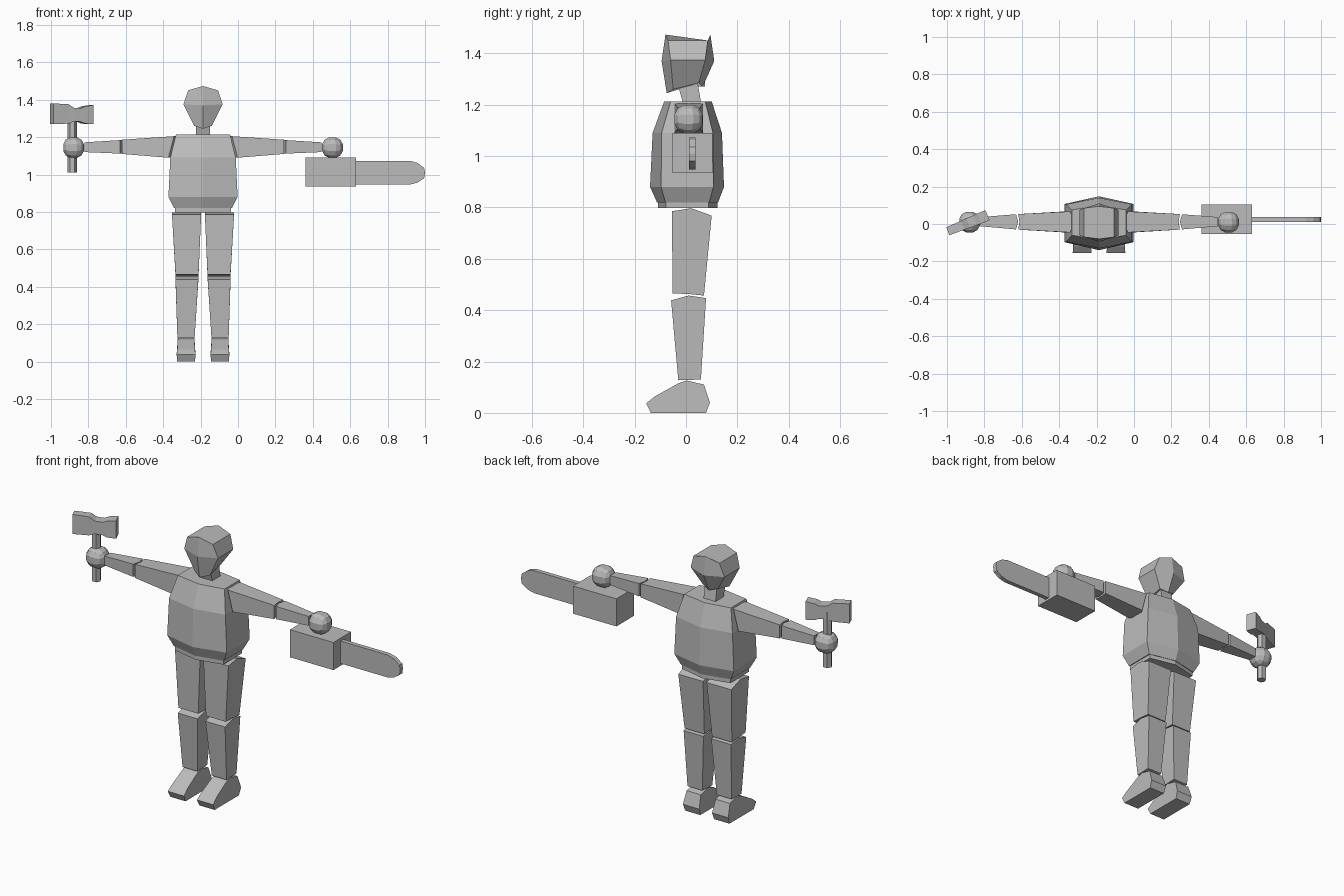
import bpy, bmesh, math
from mathutils import Matrix, Vector

if "Cube" in bpy.data.objects:
    bpy.data.objects.remove(bpy.data.objects["Cube"])

CX = -0.187   # body centre line
grey = bpy.data.materials.new("plain grey")
grey.diffuse_color = (0.5, 0.5, 0.5, 1)
grey.use_nodes = True
grey.node_tree.nodes["Principled BSDF"].inputs["Base Color"].default_value = grey.diffuse_color


def finish(name, bm):
    bmesh.ops.recalc_face_normals(bm, faces=bm.faces)
    me = bpy.data.meshes.new(name)
    bm.to_mesh(me)
    bm.free()
    me.materials.append(grey)
    ob = bpy.data.objects.new(name, me)
    bpy.context.collection.objects.link(ob)
    return ob


def loft(name, rings, mirror=False):
    """Skin matching loops of points and cap both ends."""
    if mirror:
        rings = [[(2 * CX - x, y, z) for x, y, z in r] for r in rings]
    bm = bmesh.new()
    loops = [[bm.verts.new(p) for p in r] for r in rings]
    n = len(loops[0])
    for a, b in zip(loops, loops[1:]):
        for i in range(n):
            j = (i + 1) % n
            bm.faces.new((a[i], a[j], b[j], b[i]))
    bm.faces.new(loops[0])
    bm.faces.new(loops[-1])
    return finish(name, bm)


def hexring(hw, front, front_mid, back, back_mid, z, zmid=None, z_back=0):
    """Six-sided ring with a centre ridge at front and back."""
    zm = z if zmid is None else zmid
    return [(CX - hw, front, z), (CX, front_mid, zm), (CX + hw, front, z),
            (CX + hw, back, z + z_back), (CX, back_mid, zm + z_back), (CX - hw, back, z + z_back)]


def box(name, lo, hi):
    return loft(name, [[(lo[0], lo[1], z), (hi[0], lo[1], z), (hi[0], hi[1], z), (lo[0], hi[1], z)]
                       for z in (lo[2], hi[2])])


# Torso, pelvis, neck and head
loft("torso", [hexring(.155, -.08, -.113, .09, .125, .82),
               hexring(.185, -.097, -.14, .107, .148, .88),
               hexring(.175, -.095, -.13, .105, .14, 1.09),
               hexring(.145, -.06, -.085, .075, .1, 1.213)])
loft("pelvis", [hexring(.15, -.078, -.11, .088, .122, .797),
                hexring(.15, -.078, -.11, .088, .122, .825)])
loft("neck", [[(CX - .037, a, z), (CX + .037, a, z), (CX + .037, b, z), (CX - .037, b, z)]
              for a, b, z in ((-.01, .06, 1.2), (-.035, .045, 1.29))])
loft("head", [hexring(.047, -.05, -.075, .05, .065, 1.26, 1.245, .025),
              hexring(.105, -.06, -.095, .075, .11, 1.375, 1.37),
              hexring(.08, -.07, -.08, .085, .095, 1.45, 1.473)])

# Arms and legs, one shape per segment, built on both sides
for side, mirror in (("right", False), ("left", True)):
    # plan outlines of the arm segments: x, y, bottom z, top z
    upper = [(-.002, -.045, 1.09, 1.205), (.245, -.03, 1.11, 1.186), (.239, .012, 1.11, 1.186),
             (.245, .053, 1.11, 1.186), (-.002, .067, 1.09, 1.205), (-.03, .011, 1.09, 1.205)]
    lower = [(.257, -.029, 1.112, 1.184), (.447, -.012, 1.12, 1.172), (.447, .037, 1.12, 1.172),
             (.257, .052, 1.112, 1.184), (.245, .012, 1.112, 1.184)]
    for part, pts in (("upper_arm", upper), ("forearm", lower)):
        # the shoulder end leans in towards the top
        low = [(x, y, a) for x, y, a, b in pts]
        top = [(x - (.03 if x < .1 else 0), y, b) for x, y, a, b in pts]
        loft(f"{side}_{part}", [low, top], mirror)

    # side outlines of the leg segments: y, z, inner x, outer x
    thigh = [(-.055, .785, -.177, -.021), (.02, .797, -.177, -.021), (.1, .768, -.176, -.022),
             (.07, .457, -.163, -.04), (.01, .463, -.163, -.04), (-.052, .465, -.163, -.04)]
    shin = [(-.058, .438, -.162, -.04), (.01, .457, -.163, -.039), (.078, .447, -.163, -.04),
            (.058, .13, -.142, -.05), (-.03, .127, -.142, -.05)]
    foot = [(-.155, .037, -.147, -.046), (-.137, 0, -.144, -.049), (.078, 0, -.144, -.049),
            (.093, .04, -.147, -.046), (.07, .11, -.141, -.052), (.003, .126, -.141, -.052),
            (-.03, .115, -.141, -.052), (-.12, .065, -.144, -.049)]
    for part, pts in (("thigh", thigh), ("shin", shin), ("foot", foot)):
        loft(f"{side}_{part}", [[(a, y, z) for y, z, a, b in pts],
                                [(b, y, z) for y, z, a, b in pts]], mirror)

    # Faceted round hand
    bm = bmesh.new()
    bmesh.ops.create_cube(bm, size=2)
    bmesh.ops.subdivide_edges(bm, edges=bm.edges[:], cuts=2, use_grid_fill=True)
    hand_x = 2 * CX - .505 if mirror else .505
    for v in bm.verts:
        v.co = v.co.normalized() * .061 + Vector((hand_x, .01, 1.144))
    finish(f"{side}_hand", bm)

# Saw: motor block and rounded flat blade
box("saw_body", (.36, -.053, .935), (.63, .104, 1.09))
outline = [(.625, .947), (.92, .947), (.96, .957), (.995, .98),
           (1, 1.01), (.995, 1.035), (.96, 1.062), (.92, 1.073), (.625, 1.073)]
loft("saw_blade", [[(x, y, z) for x, z in outline] for y in (.012, .037)])

# Axe: six-sided handle and a double-ended head turned about the handle
AX, AY = -.887, .01
loft("axe_handle", [[(AX + .025 * math.cos(k * math.pi / 3), AY + .025 * math.sin(k * math.pi / 3), z)
                     for k in range(6)] for z in (1.01, 1.32)])
sections = [(-.117, .023, 1.27, 1.38), (-.03, .025, 1.272, 1.376), (0, .027, 1.284, 1.357),
            (.04, .028, 1.282, 1.354), (.065, .029, 1.272, 1.365), (.112, .029, 1.27, 1.371)]
axe = loft("axe_head", [[(x, -w, a), (x, w, a), (x, w, b), (x, -w, b)] for x, w, a, b in sections])
axe.data.transform(Matrix.Translation((AX, AY - .005, 0)) @ Matrix.Rotation(math.radians(22), 4, 'Z'))
